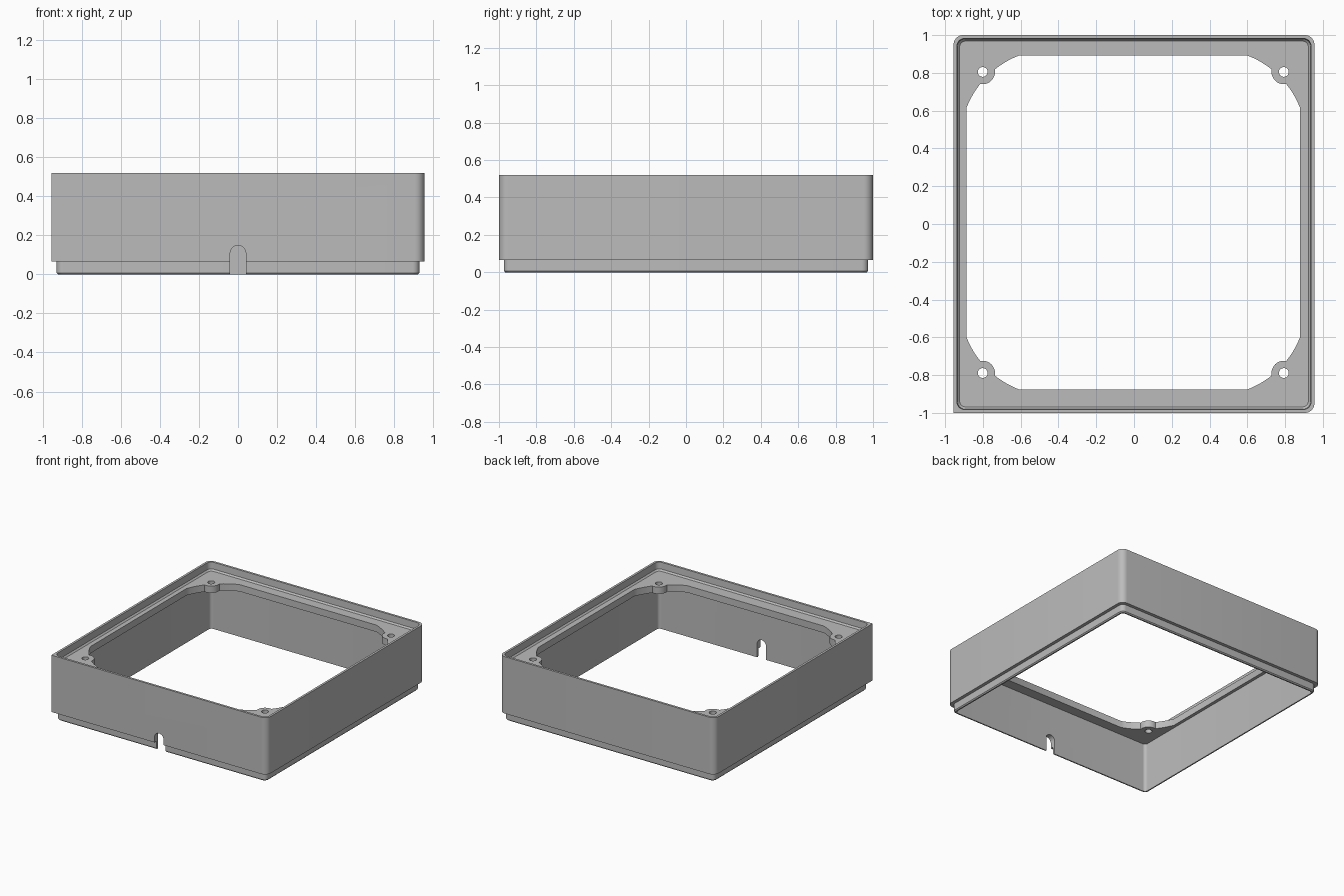
import bpy, bmesh, math
from mathutils import Vector

cube = bpy.data.objects.get("Cube")
if cube:
    bpy.data.objects.remove(cube, do_unlink=True)

HALF_X, HALF_Y = 0.955, 1.0
PLATE_LOW, PLATE_TOP = 0.4, 0.455
MID_X, MID_Y = -0.004, 0.008      # centre of the opening and screw pattern
SCREW = 0.797                     # screw offset from that centre

grey = bpy.data.materials.new("plain grey")
grey.use_nodes = True
grey.diffuse_color = (0.5, 0.5, 0.5, 1)
grey.node_tree.nodes["Principled BSDF"].inputs["Base Color"].default_value = (0.5, 0.5, 0.5, 1)


def finish(name, bm):
    bmesh.ops.remove_doubles(bm, verts=bm.verts, dist=0.0001)
    bmesh.ops.recalc_face_normals(bm, faces=bm.faces)
    mesh = bpy.data.meshes.new(name)
    bm.to_mesh(mesh)
    bm.free()
    mesh.materials.append(grey)
    obj = bpy.data.objects.new(name, mesh)
    bpy.context.collection.objects.link(obj)
    return obj


def arc(cx, cy, radius, start, end, steps):
    angles = [math.radians(start + (end - start) * i / steps) for i in range(steps + 1)]
    return [(cx + radius * math.cos(a), cy + radius * math.sin(a)) for a in angles]


def rounded_rect(inset, sharp=False):
    """Outline with one square corner at the front when sharp is set."""
    hx, hy = HALF_X - inset, HALF_Y - inset
    points = []
    for i, (sx, sy) in enumerate([(1, 1), (-1, 1), (-1, -1), (1, -1)]):
        r = 0 if sharp and i == 2 else max(0.05 - inset * 0.6, 0.02)
        points += arc(sx * (hx - r), sy * (hy - r), r, 90 * i, 90 * i + 90, 8)
    return points


def prism(name, outline, z0, z1):
    bm = bmesh.new()
    base = bm.faces.new([bm.verts.new((x, y, z0)) for x, y in outline])
    top = bmesh.ops.extrude_face_region(bm, geom=[base])
    moved = [v for v in top["geom"] if isinstance(v, bmesh.types.BMVert)]
    bmesh.ops.translate(bm, verts=moved, vec=Vector((0, 0, z1 - z0)))
    return finish(name, bm)


def combine(target, tool, operation):
    mod = target.modifiers.new("combine", "BOOLEAN")
    mod.operation, mod.solver, mod.object = operation, "EXACT", tool
    bpy.context.view_layer.objects.active = target
    bpy.ops.object.modifier_apply(modifier=mod.name)
    bpy.data.objects.remove(tool, do_unlink=True)


# Wall ring: closed profile of (inset, height), with lower lip and upper socket
profile = [(0, 0.065), (0, 0.52), (0.018, 0.52), (0.021, 0.467), (0.032, PLATE_TOP),
           (0.043, PLATE_TOP), (0.043, 0), (0.033, 0), (0.026, 0.008), (0.026, 0.065)]
bm = bmesh.new()
loops = [[bm.verts.new((x, y, z)) for x, y in rounded_rect(inset, inset == 0)]
         for inset, z in profile]
for a, b in zip(loops, loops[1:] + loops[:1]):
    for i in range(len(a)):
        j = (i + 1) % len(a)
        bm.faces.new((a[i], a[j], b[j], b[i]))
housing = finish("housing_frame", bm)

# Inner mounting plate with a curved-corner opening
plate = prism("mounting_plate", rounded_rect(0.037), PLATE_LOW, PLATE_TOP)
edge, start, centre = 0.883, 0.607, 0.43
radius = math.hypot(edge - centre, start - centre)
tilt = math.degrees(math.atan2(start - centre, edge - centre))
opening = []
for i, (sx, sy) in enumerate([(1, 1), (-1, 1), (-1, -1), (1, -1)]):
    opening += arc(MID_X + sx * centre, MID_Y + sy * centre, radius,
                   90 * i + tilt, 90 * i + 90 - tilt, 14)
combine(plate, prism("opening_cutter", opening, 0.3, 0.6), "DIFFERENCE")

# Screw bosses and their holes
corners = [(MID_X + sx * SCREW, MID_Y + sy * SCREW) for sx in (-1, 1) for sy in (-1, 1)]
for x, y in corners:
    combine(plate, prism("boss", arc(x, y, 0.065, 0, 360, 32), PLATE_LOW, PLATE_TOP), "UNION")
for x, y in corners:
    combine(plate, prism("hole_cutter", arc(x, y, 0.026, 0, 360, 24), 0.3, 0.6), "DIFFERENCE")
combine(housing, plate, "UNION")

# Arched cable notch through the front wall
notch_outline = [(-0.04, -0.1), (0.04, -0.1)] + arc(0, 0.108, 0.04, 0, 180, 16)
notch = prism("notch_cutter", notch_outline, -0.1, 0.1)
notch.rotation_euler.x = math.pi / 2
notch.location.y = -HALF_Y
bpy.context.view_layer.update()
combine(housing, notch, "DIFFERENCE")

# Smooth rounded corners, crisp edges elsewhere
bpy.ops.object.select_all(action="DESELECT")
housing.select_set(True)
bpy.context.view_layer.objects.active = housing
bpy.ops.object.shade_smooth_by_angle(angle=math.radians(30))
